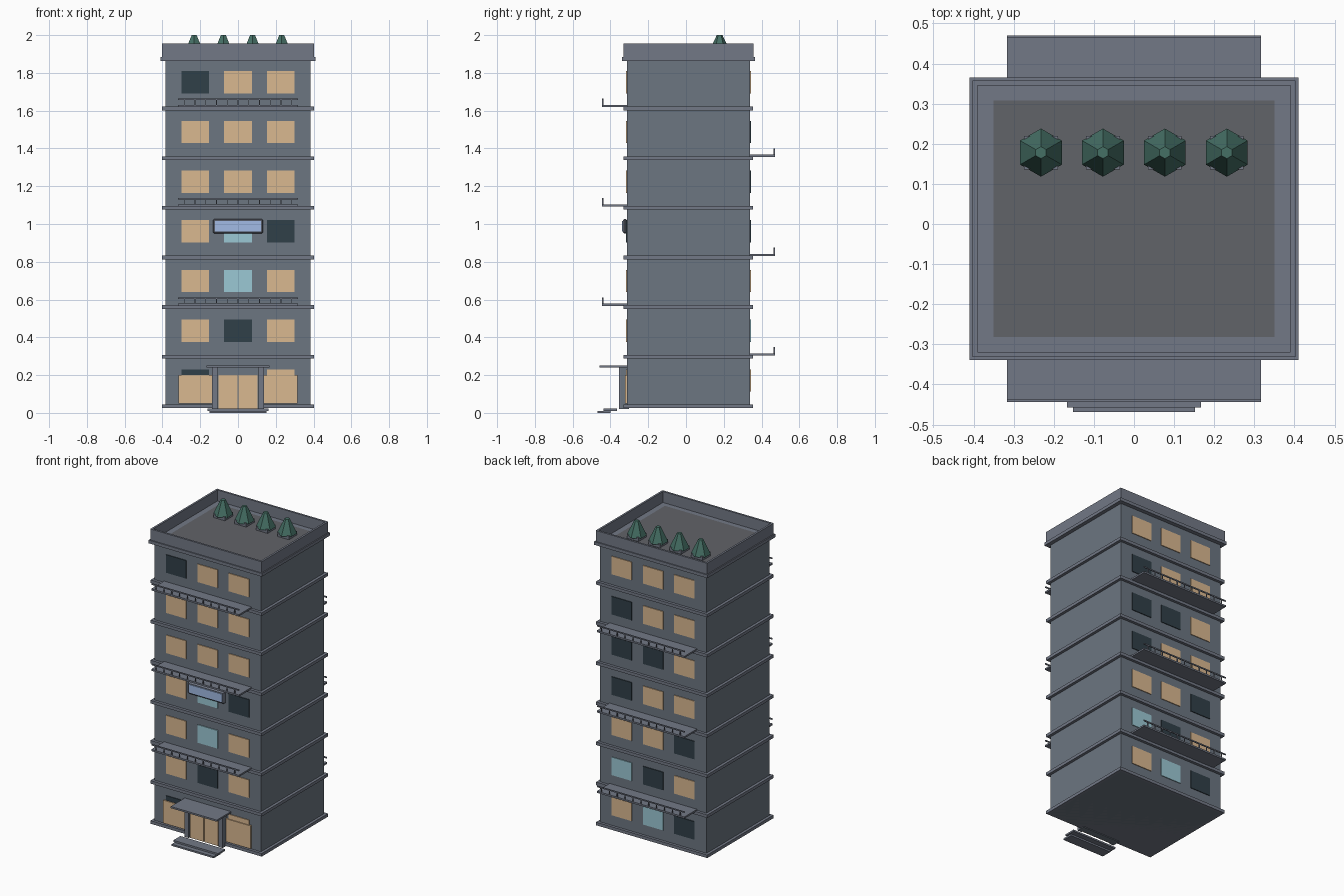
import bpy, bmesh, math

if "Cube" in bpy.data.objects:
    bpy.data.objects.remove(bpy.data.objects["Cube"])

YC = 0.013            # centre of the tower in y
HX, HY = 0.385, 0.325  # half size of the tower
PITCH = 0.263         # storey height


def mat(name, r, g, b):
    m = bpy.data.materials.new(name)
    m.diffuse_color = (r, g, b, 1)
    m.use_nodes = True
    m.node_tree.nodes["Principled BSDF"].inputs["Base Color"].default_value = m.diffuse_color
    return m


WALL = mat("slate", 0.15, 0.18, 0.22)
TRIM = mat("trim", 0.17, 0.19, 0.24)
ROOF = mat("roof", 0.12, 0.125, 0.14)
TREE = mat("foliage", 0.06, 0.16, 0.13)
SIGN = mat("sign_blue", 0.36, 0.50, 0.78)
GLASS = {"w": mat("warm_glass", 0.70, 0.48, 0.28),
         "c": mat("cyan_glass", 0.33, 0.58, 0.66),
         "d": mat("dark_glass", 0.03, 0.05, 0.065)}


def build(name, bm, m):
    me = bpy.data.meshes.new(name)
    bm.to_mesh(me)
    bm.free()
    me.materials.append(m)
    ob = bpy.data.objects.new(name, me)
    bpy.context.collection.objects.link(ob)
    return ob


def add_box(bm, x0, x1, y0, y1, z0, z1):
    vs = bmesh.ops.create_cube(bm, size=1)["verts"]
    for v in vs:
        v.co.x = x0 if v.co.x < 0 else x1
        v.co.y = y0 if v.co.y < 0 else y1
        v.co.z = z0 if v.co.z < 0 else z1


def boxes(name, m, *items):
    bm = bmesh.new()
    for b in items:
        add_box(bm, *b)
    return build(name, bm, m)


def slab(name, m, hx, hy, z0, z1):
    return boxes(name, m, (-hx, hx, YC - hy, YC + hy, z0, z1))


# Tower and floor bands
slab("tower_body", WALL, HX, HY, 0.025, 1.87)
for i in range(7):
    z = 0.025 + i * 0.2627
    slab(f"floor_band_{i + 1}", TRIM, 0.403, 0.343, z, z + 0.02)

# Roof: cornice, parapet walls, deck
slab("cornice", TRIM, 0.41, 0.352, 1.863, 1.884)
px, py, t, z0, z1 = 0.403, 0.345, 0.013, 1.884, 1.956
boxes("parapet", TRIM,
      (-px, px, YC - py, YC - py + t, z0, z1),
      (-px, px, YC + py - t, YC + py, z0, z1),
      (-px, -px + t, YC - py + t, YC + py - t, z0, z1),
      (px - t, px, YC - py + t, YC + py - t, z0, z1))
slab("roof_deck", ROOF, 0.35, 0.295, 1.88, 1.887)

# Roof trees in square planters
for i in range(4):
    x, y = -0.232 + i * 0.1545, 0.178
    boxes(f"planter_{i + 1}", TRIM, (x - 0.042, x + 0.042, y - 0.042, y + 0.042, 1.885, 1.912))
    bm = bmesh.new()
    bmesh.ops.create_cone(bm, cap_ends=True, segments=6, radius1=0.06, radius2=0.015, depth=0.095)
    tree = build(f"tree_{i + 1}", bm, TREE)
    tree.location = (x, y, 1.9525)

# Windows, ground floor first; each string runs left to right seen from outside
FRONT = ["dww", "wdw", "wcw", "wcd", "www", "www", "dww"]
BACK = ["wcd", "cdw", "wwd", "dww", "ddw", "dww", "www"]
for side, rows, s in (("front", FRONT, 1), ("back", BACK, -1)):
    wall = YC - s * HY
    ya, yb = sorted((wall + s * 0.004, wall - s * 0.005))
    for r, row in enumerate(rows):
        for c, key in enumerate(row):
            x, z = s * (c - 1) * 0.227, 0.172 + r * PITCH
            boxes(f"{side}_window_{r + 1}_{c + 1}", GLASS[key],
                  (x - 0.073, x + 0.073, ya, yb, z - 0.059, z + 0.059))


# Balconies alternate between front and back
def balcony(name, s, z):
    edge, wall = YC - s * 0.457, YC - s * HY
    ya, yb = sorted((edge, wall))
    ra, rb = sorted((edge, edge + s * 0.006))
    boxes(name + "_slab", TRIM, (-0.317, 0.317, ya, yb, z, z + 0.011))
    posts = [(x - 0.002, x + 0.002, ra, rb, z + 0.011, z + 0.038)
             for x in (-0.285 + k * 0.057 for k in range(11))]
    boxes(name + "_railing", TRIM, (-0.317, 0.317, ra, rb, z + 0.037, z + 0.045), *posts)


for i in range(6):
    s = -1 if i % 2 == 0 else 1
    balcony(f"{'front' if s > 0 else 'back'}_balcony_{i + 1}", s, 0.304 + i * PITCH)

# Entrance: porch box, double door, canopy, steps
front = YC - HY
boxes("entrance_porch", WALL, (-0.138, 0.138, -0.345, front + 0.01, 0.02, 0.241))
boxes("entrance_posts", TRIM, *[(x - 0.015, x + 0.015, -0.356, -0.34, 0.02, 0.241)
                                for x in (-0.123, 0.123)])
for n, a, b in (("left", -0.103, -0.002), ("right", 0.002, 0.103)):
    boxes(f"door_{n}", GLASS["w"], (a, b, -0.352, -0.34, 0.022, 0.2))
boxes("canopy", TRIM, (-0.167, 0.167, -0.458, front, 0.239, 0.25))
boxes("lower_step", TRIM, (-0.152, 0.152, -0.469, -0.40, 0.0, 0.011))
boxes("upper_step", TRIM, (-0.162, 0.162, -0.438, -0.365, 0.011, 0.022))

# Shop windows beside the entrance
for n, s in (("left", -1), ("right", 1)):
    a, b = sorted((s * 0.138, s * 0.316))
    boxes(f"shop_window_{n}", GLASS["w"], (a, b, front - 0.011, front, 0.05, 0.2))

# Blank sign: bevelled frame with a bright panel
frame = boxes("sign_frame", TRIM, (-0.133, 0.133, -0.333, front, 0.95, 1.027))
bev = frame.modifiers.new("bevel", "BEVEL")
bev.width = 0.007
boxes("sign_panel", SIGN, (-0.122, 0.122, -0.339, -0.33, 0.961, 1.016))
